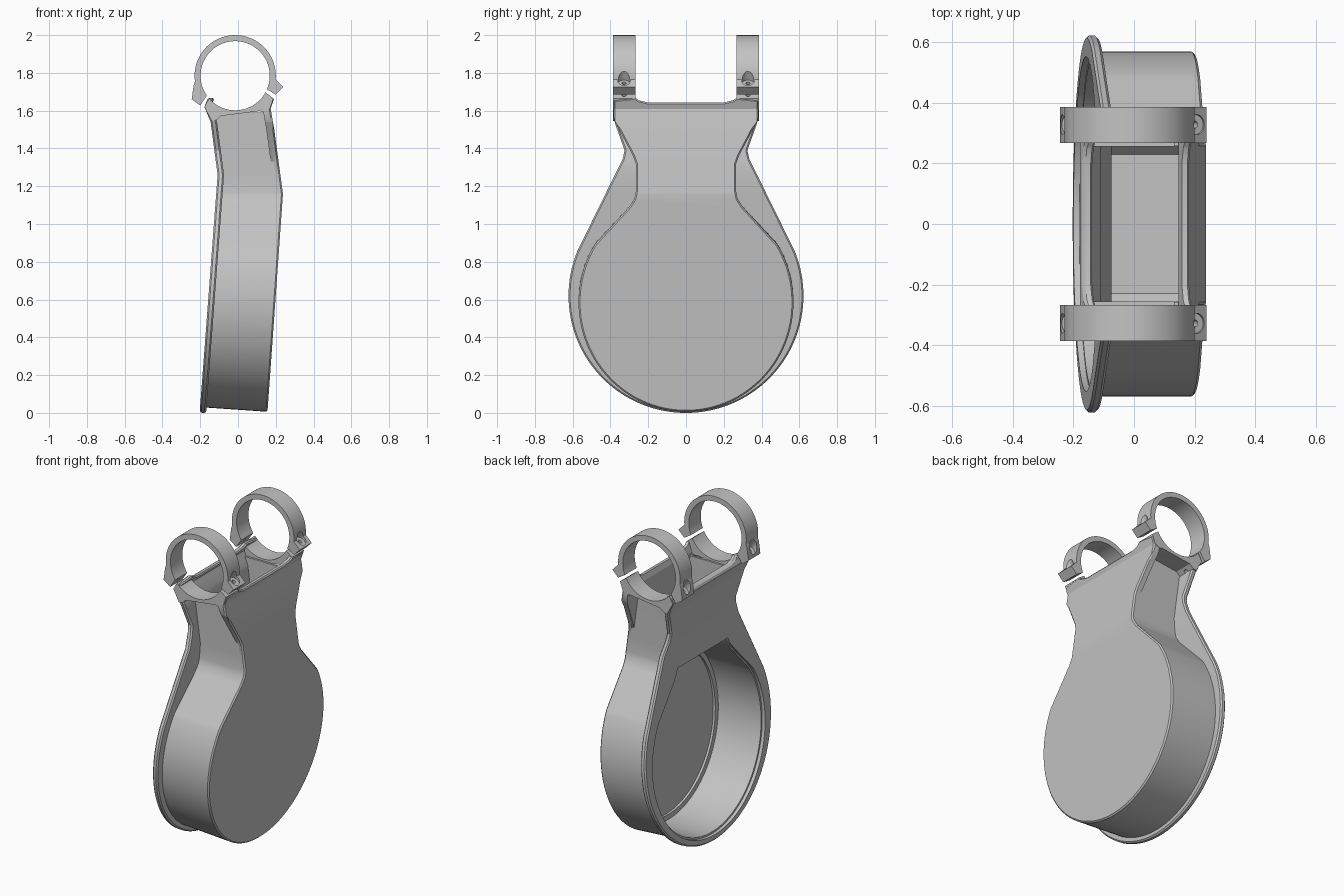
import bpy, bmesh, math
from mathutils import Vector

if "Cube" in bpy.data.objects:
    bpy.data.objects.remove(bpy.data.objects["Cube"])

grey = bpy.data.materials.new("plain_grey")
grey.use_nodes = True
colour = (0.55, 0.55, 0.55, 1)
grey.diffuse_color = colour
grey.node_tree.nodes["Principled BSDF"].inputs["Base Color"].default_value = colour

# Bent side profiles of the holder as (z, x): open rim and closed face
OPEN = [(0, -0.203), (1.26, -0.108), (1.54, -0.145), (1.62, -0.178), (1.69, -0.15)]
CLOSED = [(0, 0.154), (1.16, 0.238), (1.50, 0.192), (1.61, 0.173), (1.66, 0.19)]


def along(profile, z):
    for (z0, x0), (z1, x1) in zip(profile, profile[1:]):
        if z <= z1:
            break
    return x0 + (x1 - x0) * (z - z0) / (z1 - z0)


def arc(cx, cz, r, a0, a1, n):
    angles = [math.radians(a0 + (a1 - a0) * i / n) for i in range(n + 1)]
    return [(cx + r * math.cos(a), cz + r * math.sin(a)) for a in angles]


def mirrored(half):
    return half + [(-y, z) for y, z in reversed(half) if abs(y) > 1e-5]


def make_object(name, bm):
    bmesh.ops.recalc_face_normals(bm, faces=bm.faces)
    mesh = bpy.data.meshes.new(name)
    bm.to_mesh(mesh)
    bm.free()
    mesh.materials.append(grey)
    ob = bpy.data.objects.new(name, mesh)
    bpy.context.collection.objects.link(ob)
    return ob


def extrude(points, offset):
    bm = bmesh.new()
    face = bm.faces.new([bm.verts.new(p) for p in points])
    new = bmesh.ops.extrude_face_region(bm, geom=[face])["geom"]
    verts = [v for v in new if isinstance(v, bmesh.types.BMVert)]
    bmesh.ops.translate(bm, verts=verts, vec=offset)
    return bm


def bent_slab(name, outline, start, end, chamfers=()):
    """Extrude a (y, z) outline along x between two bent profiles.
    chamfers lists (direction, width) for the caps facing -x or +x."""
    bm = extrude([(0, y, z) for y, z in outline], (1, 0, 0))
    for z in sorted({p[0] for p in OPEN[1:] + CLOSED[1:]}):
        bmesh.ops.bisect_plane(bm, geom=bm.verts[:] + bm.edges[:] + bm.faces[:],
                               plane_co=(0, 0, z), plane_no=(0, 0, 1))
    for v in bm.verts:
        a = along(start[0], v.co.z) + start[1]
        b = along(end[0], v.co.z) + end[1]
        v.co.x = a + (b - a) * v.co.x
        # The bowl axis dips slightly towards the closed face
        v.co.z -= 0.07 * (v.co.x + 0.18) * max(0, 1 - v.co.z / 1.2)
    bmesh.ops.recalc_face_normals(bm, faces=bm.faces)
    for direction, width in chamfers:
        bm.normal_update()
        edges = [e for e in bm.edges if len(e.link_faces) == 2 and
                 sum(f.normal.x * direction > 0.85 for f in e.link_faces) == 1]
        bmesh.ops.bevel(bm, geom=edges, offset=width, segments=1, affect='EDGES',
                        profile=0.5, clamp_overlap=True)
    return make_object(name, bm)


def select_only(ob):
    bpy.ops.object.select_all(action='DESELECT')
    ob.select_set(True)
    bpy.context.view_layer.objects.active = ob


def cut(ob, cutters):
    select_only(ob)
    for c in cutters:
        c.hide_render = True
        m = ob.modifiers.new("cut", 'BOOLEAN')
        m.operation, m.solver, m.object = 'DIFFERENCE', 'EXACT', c
        bpy.ops.object.modifier_apply(modifier=m.name)


def rod(start, direction, length, r):
    d = Vector(direction).normalized()
    bm = bmesh.new()
    bmesh.ops.create_cone(bm, cap_ends=True, segments=24, radius1=r, radius2=r, depth=length)
    ob = make_object("hole_cutter", bm)
    ob.rotation_mode = 'QUATERNION'
    ob.rotation_quaternion = d.to_track_quat('Z', 'Y')
    ob.location = Vector(start) + d * length / 2
    return ob


def opening(r, inset):
    """Teardrop outline of the cavity with a flat top."""
    return mirrored(arc(0, 0.589, r, -90, 33, 40)
                    + [(0.285 - inset, 1.075), (0.25 - inset, 1.12), (0.24 - inset, 1.15)])


# Outlines in (y, z), right half from bottom to top
bowl = arc(0, 0.598, 0.569, -90, 32, 40)
waist = [(0.30, 1.093), (0.273, 1.135), (0.266, 1.17), (0.266, 1.32)]
shoulder = [(0.28, 1.36), (0.375, 1.54), (0.385, 1.57), (0.385, 1.655), (0.268, 1.668),
            (0.25, 1.655), (0.20, 1.643)]
face_outline = mirrored(bowl + waist + shoulder)
wall_outline = mirrored(bowl + waist + [(0.268, 1.59)])
rim_outline = mirrored(arc(0, 0.622, 0.622, -90, 22, 40)
                       + [(0.335, 1.345), (0.325, 1.39), (0.375, 1.53)] + shoulder[2:])
pocket_outline = [(-0.256, 1.23), (-0.23, 1.20), (0.23, 1.20), (0.256, 1.23),
                  (0.256, 1.9), (-0.256, 1.9)]

# Closed face, side wall, open rim and the ledge around the cavity floor
face_plate = bent_slab("face_plate", face_outline, (CLOSED, -0.026), (CLOSED, 0), [(1, 0.018)])
side_wall = bent_slab("side_wall", wall_outline, (OPEN, 0.02), (CLOSED, -0.024))
rim_plate = bent_slab("rim_plate", rim_outline, (OPEN, 0), (OPEN, 0.034),
                      [(-1, 0.012), (1, 0.012)])
floor_ledge = bent_slab("floor_ledge", opening(0.548, 0), (CLOSED, -0.040), (CLOSED, -0.024))
cavity, mouth, inner, pocket = [
    make_object("cavity_cutter", extrude([(-1, y, z) for y, z in o], (2, 0, 0)))
    for o in (opening(0.542, 0), opening(0.553, -0.010), opening(0.512, 0.03), pocket_outline)]
cut(side_wall, [cavity, pocket])
cut(rim_plate, [mouth])
cut(floor_ledge, [inner])
parts = [face_plate, side_wall, rim_plate, floor_ledge]
helpers = [cavity, mouth, inner, pocket]

# Saddle and clamp outlines in (x, z)
CX, CZ, BORE, RING = -0.015, 1.785, 0.183, 0.215
saddle_outline = arc(CX, CZ, BORE, 221, 331, 30) + [
    (0.187, 1.665), (0.168, 1.61), (0.135, 1.592), (0.115, 1.598), (-0.09, 1.572),
    (-0.115, 1.55), (-0.138, 1.545), (-0.178, 1.62)]
clamp_outline = (arc(CX, CZ, BORE, -23, 215, 56) + [(-0.2, 1.627), (-0.245, 1.66), (-0.235, 1.735)]
                 + arc(CX, CZ, RING, 188, -5, 50) + [(0.24, 1.725), (0.2, 1.685)])

# Two split clamps, each with a thick shoulder lip and a pair of screw holes
for side, label in ((1, "back"), (-1, "front")):
    y0, width, ym = side * 0.268, side * 0.118, side * 0.328
    lip = [(side * y, z) for y, z in [(0.258, 1.32), (0.266, 1.33)] + shoulder[:3]
           + [(0.385, 1.60), (0.258, 1.60)]]
    parts.append(bent_slab(label + "_lip", lip, (CLOSED, -0.042), (CLOSED, -0.022)))
    saddle = make_object(label + "_saddle",
                         extrude([(x, y0, z) for x, z in saddle_outline], (0, width, 0)))
    clamp = make_object(label + "_clamp",
                        extrude([(x, y0, z) for x, z in clamp_outline], (0, width, 0)))
    bores, pilots = [], []
    for x, z, d in ((0.2, 1.745, (0.5, 0, 0.86)), (-0.212, 1.69, (-0.6, 0, 0.8))):
        bores.append(rod((x, ym, z), d, 0.15, 0.033))
        start = Vector((x, ym, z)) - Vector(d) * 0.19
        pilots.append(rod(start, d, 0.22, 0.012))
    cut(clamp, bores + pilots)
    cut(saddle, pilots)
    parts += [saddle, clamp]
    helpers += bores + pilots

for h in helpers:
    bpy.data.objects.remove(h)
for p in parts:
    select_only(p)
    bpy.ops.object.shade_smooth_by_angle(angle=math.radians(25))
